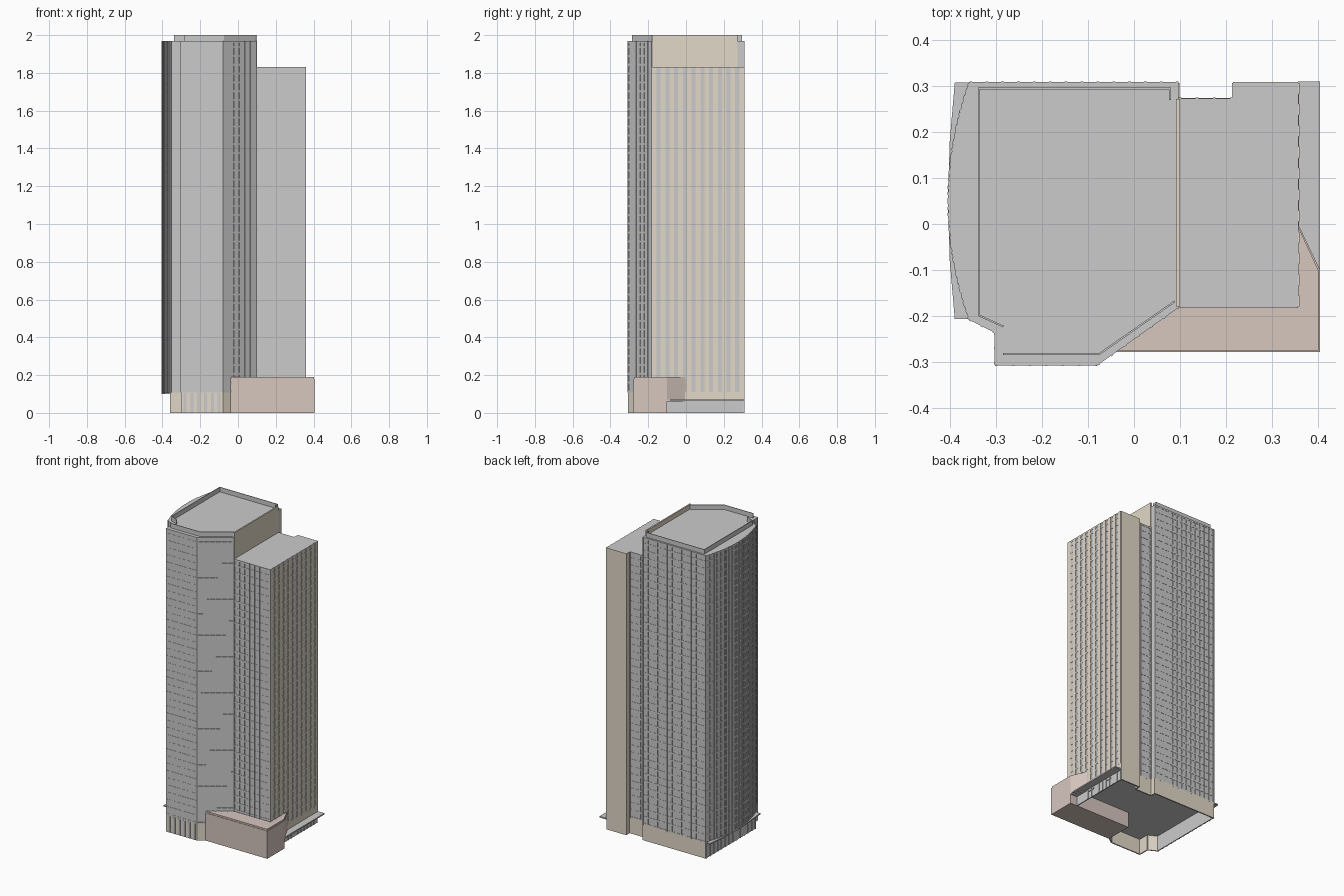
import bpy, bmesh
from mathutils import Vector

if "Cube" in bpy.data.objects:
    bpy.data.objects.remove(bpy.data.objects["Cube"])


def material(name, rgb):
    m = bpy.data.materials.new(name)
    m.diffuse_color = (*rgb, 1)
    m.use_nodes = True
    m.node_tree.nodes["Principled BSDF"].inputs["Base Color"].default_value = m.diffuse_color
    return m


BEIGE = material("beige_stone", (0.76, 0.69, 0.58))
PINK = material("pink_stone", (0.68, 0.57, 0.52))


def finish(name, bm, mat=None):
    bmesh.ops.recalc_face_normals(bm, faces=bm.faces)
    me = bpy.data.meshes.new(name)
    bm.to_mesh(me)
    bm.free()
    ob = bpy.data.objects.new(name, me)
    bpy.context.collection.objects.link(ob)
    if mat:
        me.materials.append(mat)
    return ob


def add_prism(bm, pts, z0, z1):
    lo = [bm.verts.new((x, y, z0)) for x, y in pts]
    hi = [bm.verts.new((x, y, z1)) for x, y in pts]
    bm.faces.new(lo[::-1])
    bm.faces.new(hi)
    n = len(pts)
    for i in range(n):
        j = (i + 1) % n
        bm.faces.new((lo[i], lo[j], hi[j], hi[i]))


def prism(name, pts, z0, z1, mat=None):
    bm = bmesh.new()
    add_prism(bm, pts, z0, z1)
    return finish(name, bm, mat)


def strip(bm, a, b, z0, z1, out, inn=0.001):
    """Box along a wall line a-b, standing out by 'out' and in by 'inn'."""
    a, b = Vector(a), Vector(b)
    d = (b - a).normalized()
    n = Vector((d.y, -d.x))
    add_prism(bm, [a + n * out, b + n * out, b - n * inn, a - n * inn], z0, z1)


def walls(name, segments, z0, z1, mat=None, out=0.0, inn=0.006):
    bm = bmesh.new()
    for a, b in segments:
        strip(bm, a, b, z0, z1, out, inn)
    return finish(name, bm, mat)


def fins(bm, a, b, z0, z1, count, width, out, inset=0.0):
    """Evenly spaced vertical strips along a wall line."""
    a, b = Vector(a), Vector(b)
    d = (b - a).normalized()
    a, b = a + d * inset, b - d * inset
    for i in range(count):
        c = a.lerp(b, i / max(count - 1, 1))
        strip(bm, c - d * width / 2, c + d * width / 2, z0, z1, out)


FLOOR = 1.87 / 40


def bands(bm, a, b, z0, z1):
    z = z0
    while z < z1 - 0.013:
        strip(bm, a, b, z, z + 0.011, 0.0015)
        z += FLOOR
    strip(bm, a, b, z1 - 0.011, z1, 0.0015)


def facade(name, segments, z0, z1, pitch=0.036):
    bm = bmesh.new()
    for a, b in segments:
        length = (Vector(b) - Vector(a)).length
        bands(bm, a, b, z0, z1)
        fins(bm, a, b, z0, z1, max(2, round(length / pitch) + 1), 0.006, 0.003, 0.003)
    return finish(name, bm)


def pairs(pts):
    return list(zip(pts, pts[1:]))


Z0, TOP, WING = 0.10, 1.97, 1.83
BACK, RIGHT = 0.307, 0.357

# Main tower with bowed left side and chamfered front corner
curve = [(-0.403 + 0.045 * ((i - 8) / 8) ** 2, 0.05 - 0.257 * (i - 8) / -8) for i in range(16, -1, -1)]
front = [(-0.358, -0.207), (-0.302, -0.235), (-0.302, -0.306), (-0.08, -0.306), (0.097, -0.18)]
tower = front + [(0.097, BACK)] + curve[:-1]
prism("tower_core", tower, Z0, TOP)
facade("tower_front_grid", pairs(front), Z0 + 0.008, TOP)
facade("tower_back_grid", [((0.097, BACK), (-0.358, BACK))], Z0, TOP)
facade("tower_bowed_grid", pairs(curve), Z0, TOP, 0.017)

# Lower right wing with a notch at the back
wing = [(0.097, -0.18), (RIGHT, -0.18), (RIGHT, BACK), (0.215, BACK), (0.215, 0.272), (0.097, 0.272)]
prism("wing_core", wing, Z0, WING)
facade("wing_front_grid", [(wing[0], wing[1])], Z0, WING)
facade("wing_notch_grid", [(wing[4], wing[5])], Z0, WING)

# Beige piers and floor bands on the right face
bm = bmesh.new()
fins(bm, wing[1], wing[2], 0.11, WING, 11, 0.024, 0.003, 0.012)
finish("wing_right_piers", bm, BEIGE)
bm = bmesh.new()
bands(bm, wing[1], wing[2], 0.11, WING)
finish("wing_right_bands", bm)

# Solid beige back panel of the wing and exposed upper tower wall
walls("wing_back_panel", [(wing[2], wing[3]), (wing[3], wing[4])], 0, WING, BEIGE, 0.002)
walls("upper_side_wall", [((0.097, -0.18), (0.097, 0.272))], WING, 2.0, BEIGE, 0.003)

# Thin roof parapets set back from the edge
walls("roof_parapet",
      pairs([(0.08, 0.27), (0.08, 0.297), (-0.34, 0.297), (-0.34, -0.2), (-0.285, -0.225)])
      + pairs([(-0.285, -0.285), (-0.075, -0.285), (0.09, -0.17)]), TOP - 0.005, 2.0, inn=0.004)

# Base walls, open underneath
bent = [(-0.358, -0.207), (-0.302, -0.235), (-0.302, -0.306), (-0.08, -0.306), (-0.04, -0.278)]
walls("base_front", pairs(bent), 0, 0.108, BEIGE, 0.001)
walls("base_back", [((0.215, 0.272), (0.097, 0.272)), ((0.097, 0.272), (0.097, BACK)),
                    ((0.097, BACK), (-0.358, BACK))], 0, Z0 + 0.008, BEIGE, 0.002)
walls("base_left_glass", [((-0.358, BACK), (-0.358, -0.207))], 0, Z0)
walls("base_right_glass", [((RIGHT, -0.1), (RIGHT, BACK))], 0, 0.07)
walls("base_right_band", [((RIGHT, -0.1), (RIGHT, BACK))], 0.07, 0.11, BEIGE, 0.002)

# Glass strips and mullions on the base
bm = bmesh.new()
fins(bm, (-0.28, -0.306), (-0.10, -0.306), 0, 0.106, 6, 0.016, 0.002)
finish("base_front_windows", bm)
bm = bmesh.new()
fins(bm, (-0.358, BACK), (-0.358, -0.207), 0, Z0, 14, 0.006, 0.003, 0.005)
fins(bm, (RIGHT, 0.0), (RIGHT, BACK), 0, 0.07, 10, 0.005, 0.003, 0.005)
for y in (0.035, 0.19):
    strip(bm, (RIGHT, y - 0.025), (RIGHT, y + 0.025), 0.045, 0.05, 0.004)
finish("base_mullions", bm)

# Front podium with angled rear corner and a thin roof cap
prism("podium", [(-0.04, -0.278), (0.405, -0.278), (0.405, -0.1), (-0.04, -0.1)], 0, 0.18, PINK)
prism("podium_corner", [(0.34, -0.1), (0.405, -0.1), (RIGHT, 0.0), (0.34, 0.0)], 0.06, 0.18, PINK)
prism("podium_cap", [(-0.037, -0.275), (0.402, -0.275), (0.402, -0.102), (RIGHT, -0.005),
                     (RIGHT - 0.01, -0.15), (-0.037, -0.15)], 0.18, 0.19, PINK)

# Side canopies
prism("right_canopy", [(RIGHT, 0.0), (0.405, -0.1), (0.405, 0.31), (RIGHT, 0.31)], 0.064, 0.072)
prism("left_canopy", [(-0.35, 0.308), (-0.39, 0.308), (-0.401, 0.18), (-0.405, 0.05),
                      (-0.401, -0.08), (-0.39, -0.207), (-0.35, -0.207)], 0.1, 0.108)
